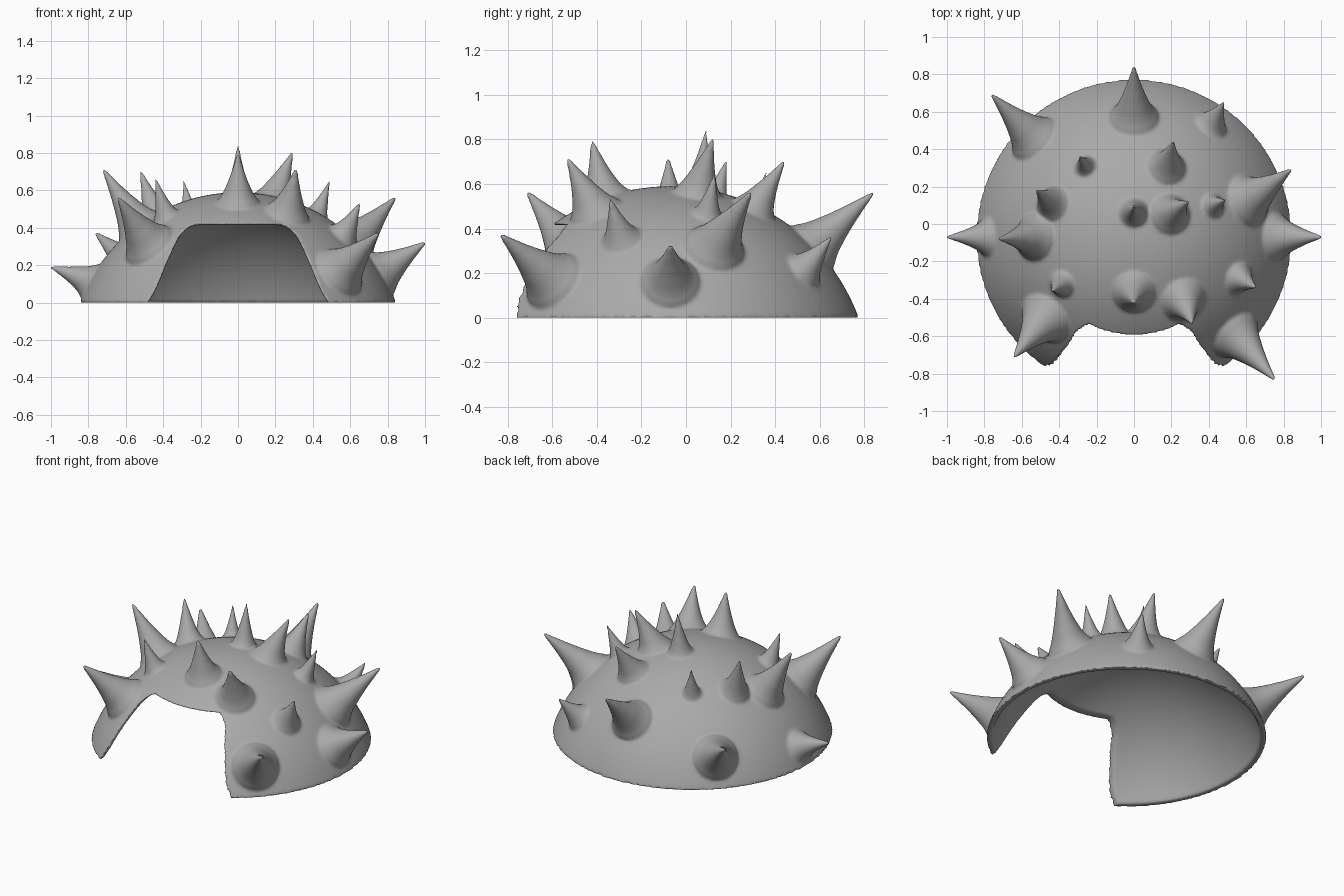
import bpy, bmesh, math
from mathutils import Vector

if "Cube" in bpy.data.objects:
    bpy.data.objects.remove(bpy.data.objects["Cube"])

CENTRE = Vector((0, -0.07, -0.31))   # centre of the sphere the dome is part of
R = 0.90
THICK = 0.035

grey = bpy.data.materials.new("dark_grey")
grey.diffuse_color = (0.4, 0.4, 0.4, 1)
grey.use_nodes = True
grey.node_tree.nodes["Principled BSDF"].inputs["Base Color"].default_value = grey.diffuse_color


def new_object(name, bm):
    bmesh.ops.recalc_face_normals(bm, faces=bm.faces)
    mesh = bpy.data.meshes.new(name)
    bm.to_mesh(mesh)
    bm.free()
    ob = bpy.data.objects.new(name, mesh)
    bpy.context.collection.objects.link(ob)
    return ob


# Dome shell: a closed lathe of outer and inner arcs
def arc(radius, n=24):
    end = math.acos(-CENTRE.z / radius)
    return [(radius * math.sin(end * i / n), radius * math.cos(end * i / n) + CENTRE.z)
            for i in range(n + 1)]


profile = arc(R) + arc(R - THICK)[::-1]
bm = bmesh.new()
verts = [bm.verts.new((r, CENTRE.y, z)) for r, z in profile]
edges = [bm.edges.new(p) for p in zip(verts, verts[1:])]
bmesh.ops.spin(bm, geom=verts + edges, cent=(0, CENTRE.y, 0), axis=(0, 0, 1),
               angle=2 * math.pi, steps=96)
bmesh.ops.remove_doubles(bm, verts=bm.verts, dist=0.0005)
dome = new_object("spiked_dome", bm)
dome.data.materials.append(grey)

# Front opening cutter: mirrored outline pushed along y
half = [(0.48, -0.1), (0.48, 0.0), (0.455, 0.04), (0.425, 0.10), (0.385, 0.20), (0.345, 0.29),
        (0.315, 0.35), (0.28, 0.39), (0.245, 0.41), (0.20, 0.415)]
outline = half + [(-x, z) for x, z in half[::-1]]
bm = bmesh.new()
face = bm.faces.new([bm.verts.new((x, -1.5, z)) for x, z in outline])
ext = bmesh.ops.extrude_face_region(bm, geom=[face])
bmesh.ops.translate(bm, vec=(0, 1.35, 0),
                    verts=[v for v in ext["geom"] if isinstance(v, bmesh.types.BMVert)])
cutter = new_object("opening_cutter", bm)
cutter.hide_render = True

cut = dome.modifiers.new("opening", 'BOOLEAN')
cut.operation = 'DIFFERENCE'
cut.object = cutter
cut.solver = 'EXACT'
bpy.context.view_layer.objects.active = dome
bpy.ops.object.modifier_apply(modifier=cut.name)
bpy.data.objects.remove(cutter)


# Spikes: flared cones whose foot lies on the dome and whose axis leans to the tip
def spike(name, tip, base, radius, sides=28):
    tip = Vector(tip)
    n = (Vector(base) - CENTRE).normalized()
    u = n.orthogonal().normalized()
    foot = CENTRE + n * R
    axis = (tip - foot).normalized()
    tip = tip + axis * 0.012                      # allow for the smoothing below
    flare = [(0, 1.3), (0.04, 1.12), (0.10, 0.98), (0.2, 0.82), (0.4, 0.58),
             (0.6, 0.38), (0.8, 0.21), (0.95, 0.10)]
    bm = bmesh.new()
    rings = []
    for t, s in flare:
        nn = n.lerp(axis, min(1, t / 0.5)).normalized()   # ring turns from dome to axis
        uu = (u - nn * u.dot(nn)).normalized()
        ww = nn.cross(uu)
        ring = []
        for i in range(sides):
            a = 2 * math.pi * i / sides
            p = foot.lerp(tip, t) + (uu * math.cos(a) + ww * math.sin(a)) * radius * s
            d = p - CENTRE
            if t == 0 or d.length < R - 0.008:    # keep the foot just under the skin
                p = CENTRE + d.normalized() * (R - 0.008)
            p.z = max(p.z, 0.012)
            ring.append(bm.verts.new(p))
        rings.append(ring)
    for a, b in zip(rings, rings[1:]):
        for i in range(sides):
            j = (i + 1) % sides
            bm.faces.new((a[i], a[j], b[j], b[i]))
    for ring, point in ((rings[-1], tip), (rings[0], CENTRE + n * (R - 0.012))):
        cap = bm.verts.new(point)
        for i in range(sides):
            bm.faces.new((ring[i], ring[(i + 1) % sides], cap))
    return new_object(name, bm)


SPIKES = [
    ("left_side", (-1.0, -.07, .19), (-.80, -.07, .12), .085),
    ("right_side", (1.0, -.07, .32), (.78, -.07, .17), .11),
    ("front_right", (.75, -.83, .37), (.54, -.59, .16), .12),
    ("front_left", (-.64, -.71, .56), (-.47, -.50, .30), .12),
    ("back_left", (-.76, .69, .37), (-.57, .49, .20), .115),
    ("back", (0, .84, .56), (0, .57, .32), .11),
    ("right_upper", (.84, .29, .56), (.63, .13, .33), .115),
    ("left_upper", (-.72, -.08, .71), (-.54, -.07, .42), .105),
    ("brow_right", (.31, -.53, .71), (.26, -.40, .46), .10),
    ("brow_middle", (0, -.42, .79), (0, -.36, .52), .095),
    ("back_upper", (.21, .44, .70), (.18, .31, .50), .085),
    ("left_crown", (-.52, .18, .70), (-.44, .11, .46), .08),
    ("left_brow_small", (-.44, -.36, .66), (-.38, -.32, .45), .06),
    ("back_crown_small", (-.29, .36, .65), (-.26, .31, .47), .05),
    ("right_crown_small", (.49, .13, .65), (.43, .10, .48), .055),
    ("right_crown", (.29, .12, .80), (.19, .05, .55), .09),
    ("crown", (0, .09, .84), (0, .06, .58), .065),
    ("back_right", (.48, .65, .36), (.42, .54, .22), .075),
    ("right_front_small", (.65, -.34, .53), (.56, -.29, .35), .075),
]
parts = [spike(name + "_spike", tip, base, radius) for name, tip, base, radius in SPIKES]

# Fuse the spikes into the dome and soften rims and joints
bpy.ops.object.select_all(action='DESELECT')
for ob in parts + [dome]:
    ob.select_set(True)
bpy.context.view_layer.objects.active = dome
bpy.ops.object.join()
fuse = dome.modifiers.new("fuse", 'REMESH')
fuse.mode = 'VOXEL'
fuse.voxel_size = 0.01
fuse.use_smooth_shade = True
soften = dome.modifiers.new("soften", 'SMOOTH')
soften.factor = 0.5
soften.iterations = 6
